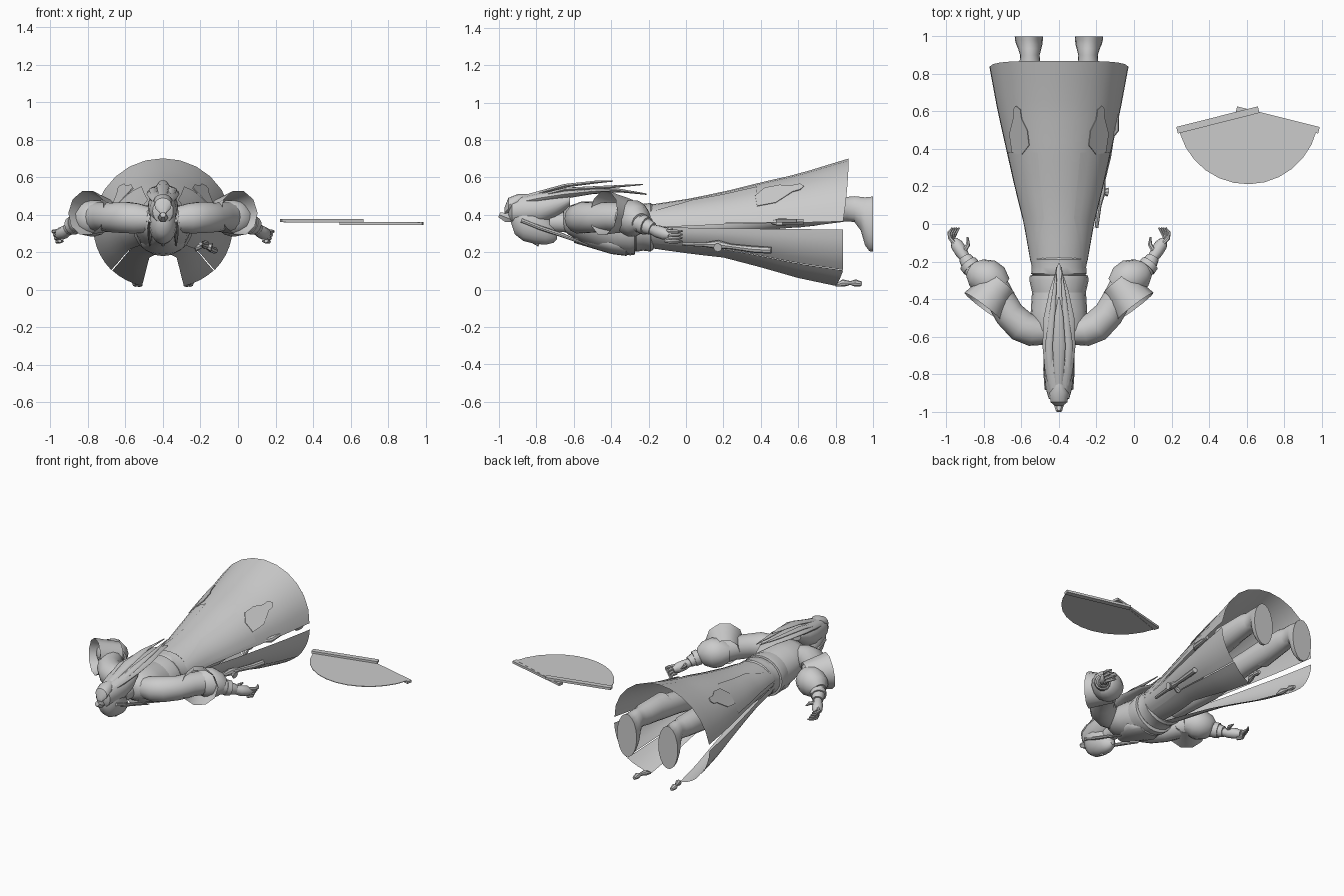
import bpy, bmesh, math
from mathutils import Vector

CX = -0.40          # centre line of the figure
grey = bpy.data.materials.new("plain_grey")
grey.diffuse_color = (0.6, 0.6, 0.6, 1)


def make(name, verts, faces, smooth=True, shift=CX, solid=True):
    me = bpy.data.meshes.new(name)
    me.from_pydata([(v[0] + shift, v[1], v[2]) for v in verts], [], faces)
    if solid:
        bm = bmesh.new()
        bm.from_mesh(me)
        bmesh.ops.recalc_face_normals(bm, faces=bm.faces)
        bm.to_mesh(me)
        bm.free()
    me.materials.append(grey)
    ob = bpy.data.objects.new(name, me)
    bpy.context.collection.objects.link(ob)
    if smooth:
        bpy.ops.object.select_all(action='DESELECT')
        ob.select_set(True)
        bpy.context.view_layer.objects.active = ob
        bpy.ops.object.shade_smooth_by_angle(angle=math.radians(40))
    return ob


def skin(name, rings, caps=True, closed=True, **kw):
    """Join equal-sized rings of points into a surface."""
    n = len(rings[0])
    verts = [p for r in rings for p in r]
    faces = []
    for i in range(len(rings) - 1):
        for j in range(n if closed else n - 1):
            k = (j + 1) % n
            faces.append((i * n + j, i * n + k, (i + 1) * n + k, (i + 1) * n + j))
    if caps:
        faces += [tuple(range(n)), tuple(range(len(verts) - n, len(verts)))]
    return make(name, verts, faces, **kw)


def loft(name, rows, n=20, **kw):
    """Ellipses across y: rows of x, y, z, rx, rz."""
    return skin(name, [[(x + rx * math.cos(2 * math.pi * j / n), y,
                         z + rz * math.sin(2 * math.pi * j / n)) for j in range(n)]
                       for x, y, z, rx, rz in rows], **kw)


def tube(name, rows, n=14, **kw):
    """Round tube along a bent path: rows of x, y, z, radius."""
    pts = [Vector(r[:3]) for r in rows]
    rings = []
    for i, p in enumerate(pts):
        d = (pts[min(i + 1, len(pts) - 1)] - pts[max(i - 1, 0)]).normalized()
        u = d.cross(Vector((0, 0, 1)) if abs(d.z) < .95 else Vector((1, 0, 0))).normalized()
        w = u.cross(d)
        rings.append([p + rows[i][3] * (u * math.cos(2 * math.pi * j / n) + w * math.sin(2 * math.pi * j / n))
                      for j in range(n)])
    return skin(name, rings, **kw)


# skirt profile: y, half width, height above and below the axis
SKIRT = [(-.2, .15, .12, .11), (0, .185, .15, .14), (.2, .235, .19, .17),
         (.4, .28, .24, .225), (.6, .325, .285, .285), (.87, .375, .368, .345)]


def on_skirt(y, deg, off=0.0):
    y0 = min(max(y, -.2), .869)
    i = max(k for k in range(5) if SKIRT[k][0] <= y0)
    a, b = SKIRT[i], SKIRT[i + 1]
    t = (y0 - a[0]) / (b[0] - a[0])
    rx, up, dn = [a[k] + t * (b[k] - a[k]) + off for k in (1, 2, 3)]
    c, s = math.cos(math.radians(deg)), math.sin(math.radians(deg))
    return (rx * c, y, .333 + (up if s > 0 else dn) * s)


def panel(name, waist, hem, y_end, n, slant=0.0, bow=0.0, off=0.0):
    """Cloth sheet on the skirt profile between two angles."""
    rings = []
    for i in range(11):
        t = i / 10
        a, b = [waist[k] + min(t * 2.5, 1) * (hem[k] - waist[k]) for k in (0, 1)]
        rings.append([on_skirt(-.2 + t * (y_end - slant * j / n - bow * abs(2 * j / n - 1) ** 3 + .2),
                               a + (b - a) * j / n, off) for j in range(n + 1)])
    return skin(name, rings, caps=False, closed=False, solid=False)


panel("back_skirt", (0, 180), (5, 175), .87, 12, bow=.03)

# torso, sash, neck and head
loft("torso", [(0, -.655, .37, .05, .05), (0, -.63, .37, .11, .075), (0, -.56, .36, .155, .11),
               (0, -.46, .34, .15, .13), (0, -.38, .325, .145, .135), (0, -.32, .32, .14, .13),
               (0, -.25, .33, .135, .115), (0, -.18, .333, .14, .11)])
loft("jacket_hem", [(0, -.38, .325, .14, .13), (0, -.30, .325, .158, .142), (0, -.275, .325, .155, .14),
                    (0, -.27, .325, .13, .12)])
loft("sash", [(0, -.275, .33, .135, .12), (0, -.265, .33, .148, .128), (0, -.23, .333, .145, .125),
              (0, -.19, .333, .153, .13), (0, -.175, .333, .14, .12)])
loft("chest_collar", [(0, -.60, .30, .05, .05), (0, -.50, .28, .10, .06), (0, -.40, .25, .12, .06),
                      (0, -.32, .23, .09, .05), (0, -.28, .25, .05, .03)])
loft("neck", [(0, -.73, .36, .045, .05), (0, -.62, .36, .05, .055)])
loft("head", [(0, -.935, .385, .02, .03), (0, -.915, .375, .05, .08), (0, -.87, .365, .07, .105),
              (0, -.81, .35, .075, .105), (0, -.75, .325, .06, .085), (0, -.71, .305, .04, .055),
              (0, -.69, .295, .015, .025)])
loft("nose", [(0, -.83, .258, .006, .006), (0, -.79, .248, .012, .018), (0, -.78, .255, .006, .006)], n=8)

# hair: cap, long tapering fall, top knot and loose strands
loft("hair_cap", [(0, -.95, .42, .02, .03), (0, -.93, .42, .055, .065), (0, -.87, .425, .072, .08),
                  (0, -.78, .43, .08, .082), (0, -.70, .45, .08, .07), (0, -.62, .48, .06, .035)])
loft("hair_fall", [(0, -.90, .465, .05, .03), (0, -.78, .49, .075, .03), (0, -.65, .51, .088, .025),
                   (0, -.50, .525, .082, .015), (0, -.36, .53, .052, .01), (0, -.21, .51, .004, .004)], n=14)
loft("top_knot", [(0, -.97, .42, .02, .02), (0, -.95, .45, .045, .04), (0, -.90, .475, .05, .035),
                  (0, -.85, .49, .02, .02)], n=12)
tube("hair_crown", [(0, -.92, .37, .012), (0, -.96, .385, .028), (0, -.998, .40, .016)], n=6)
loft("hair_ribbon", [(0, -.88, .49, .02, .012), (0, -.65, .555, .035, .01), (0, -.48, .575, .022, .008),
                     (0, -.39, .58, .004, .003)], n=10)

for s in (1, -1):
    side = "left" if s > 0 else "right"
    loft(side + "_hair_strand", [(s * .04, -.86, .48, .015, .012), (s * .05, -.65, .535, .025, .01),
                                 (s * .03, -.42, .548, .014, .008), (s * .012, -.23, .562, .003, .003)], n=8)
    tube(side + "_side_lock", [(s * .065, -.88, .37, .012), (s * .072, -.78, .33, .012),
                               (s * .07, -.66, .29, .012), (s * .07, -.52, .235, .004)], n=8)
    # sleeves
    tube(side + "_upper_sleeve", [(s * .08, -.575, .375, .07), (s * .14, -.57, .38, .082),
                                  (s * .20, -.545, .385, .085), (s * .265, -.48, .385, .08),
                                  (s * .31, -.40, .39, .078), (s * .36, -.31, .385, .08)])
    tube(side + "_flared_cuff", [(s * .407, -.44, .41, .122), (s * .373, -.395, .405, .11),
                                 (s * .34, -.35, .40, .10), (s * .308, -.31, .395, .09)], n=10, caps=False)
    tube(side + "_elbow_puff", [(s * .30, -.34, .385, .06), (s * .34, -.31, .385, .092),
                                (s * .385, -.285, .38, .10), (s * .44, -.26, .37, .08),
                                (s * .465, -.245, .36, .05)])
    # forearm and hand
    tube(side + "_forearm", [(s * .43, -.27, .365, .055), (s * .475, -.225, .345, .045),
                             (s * .50, -.18, .325, .035)])
    tube(side + "_wrist_band", [(s * .465, -.235, .35, .052), (s * .485, -.21, .34, .050)])
    tube(side + "_palm", [(s * .495, -.19, .325, .025), (s * .52, -.15, .31, .034),
                          (s * .545, -.11, .298, .034), (s * .56, -.085, .29, .02)], n=10)
    for k in range(4):
        z = .315 - .018 * k
        bend = .012 * k
        tube(f"{side}_finger_{k + 1}", [(s * .55, -.11, z, .011), (s * (.582 - bend / 2), -.075, z - .005, .011),
                                        (s * (.586 - bend), -.045, z - .005, .010),
                                        (s * (.568 - bend), -.02, z - .002, .005)], n=7)
    tube(side + "_thumb", [(s * .51, -.15, .32, .014), (s * .485, -.11, .325, .012),
                           (s * .487, -.07, .325, .005)], n=7)
    # legs and boots
    loft(side + "_leg", [(s * .07, -.15, .333, .07, .08), (s * .10, .15, .35, .08, .085),
                         (s * .13, .5, .40, .07, .075), (s * .15, .68, .42, .075, .08),
                         (s * .155, .84, .43, .052, .062)], n=16)
    loft(side + "_boot", [(s * .155, .60, .415, .08, .085), (s * .155, .82, .43, .07, .072),
                          (s * .155, .86, .43, .055, .066), (s * .155, .90, .43, .052, .07),
                          (s * .156, .935, .405, .062, .092), (s * .158, .957, .365, .07, .13),
                          (s * .16, .98, .35, .074, .147), (s * .16, 1.0, .35, .076, .15)], n=18)
    # open skirt panels, measured around the body axis
    m = (lambda a: a) if s > 0 else (lambda a: 180 - a)
    panel(side + "_side_panel", (m(0), m(-48)), (m(-2), m(-42)), .84, 5, off=.002)
    panel(side + "_front_panel", (m(-44), m(-89)), (m(-43), m(-72)), .84, 4, slant=.04)
    # back trim strip and drop-shaped ornament laid on the skirt
    panel(side + "_back_trim", (m(12), m(40)), (m(12), m(66)), .38, 5, off=.004)
    drop = []
    for r in (0, 1):
        drop.append([on_skirt(y, m(a), .004 + .005 * r) for y, a in
                     ((.38, 28), (.48, 30), (.57, 42), (.61, 43), (.63, 47), (.61, 52), (.56, 52),
                      (.50, 57), (.42, 57), (.37, 45))])
    skin(side + "_ornament", drop, smooth=False)
    # tassel at the tip of the front panel
    tube(side + "_hem_tassel", [(s * .115, .80, .022, .006), (s * .13, .84, .035, .02), (s * .14, .88, .035, .01),
                                (s * .145, .905, .035, .02), (s * .145, .94, .03, .012)], n=8)

# hip pendant with bow
tube("hip_pendant", [(.20, -.02, .245, .01), (.215, .10, .24, .012), (.225, .17, .24, .024),
                     (.235, .24, .23, .014), (.26, .36, .215, .018), (.275, .455, .21, .018)], n=8)
tube("pendant_bow", [(.17, .17, .225, .022), (.22, .175, .235, .008), (.26, .17, .225, .024)], n=8)
tube("side_tassel", [(.275, .46, .36, .012), (.30, .5, .36, .02), (.31, .62, .365, .012)], n=8)

# hand fan: thin leaf and two guard sticks
leaf = [(.61, .61)] + [(.607 + .378 * math.cos(math.radians(a)), .59 + .378 * math.sin(math.radians(a)))
                       for a in [196 + 12.5 * k for k in range(13)]]
skin("fan_leaf", [[(x, y, z) for x, y in leaf] for z in (.358, .362)], smooth=False, shift=0)


def stick(name, a, b, z, w=.018):
    a, b = Vector(a), Vector(b)
    d = (b - a).normalized() * w
    q = [a, b, b + Vector((d.y, -d.x)) * 2, a + Vector((d.y, -d.x)) * 2]
    skin(name, [[(p.x, p.y, zz) for p in q] for zz in (z, z + .016)], smooth=False, shift=0)


stick("fan_guard_left", (.225, .517), (.66, .627), .360)
stick("fan_guard_right", (.55, .627), (.99, .517), .345)
